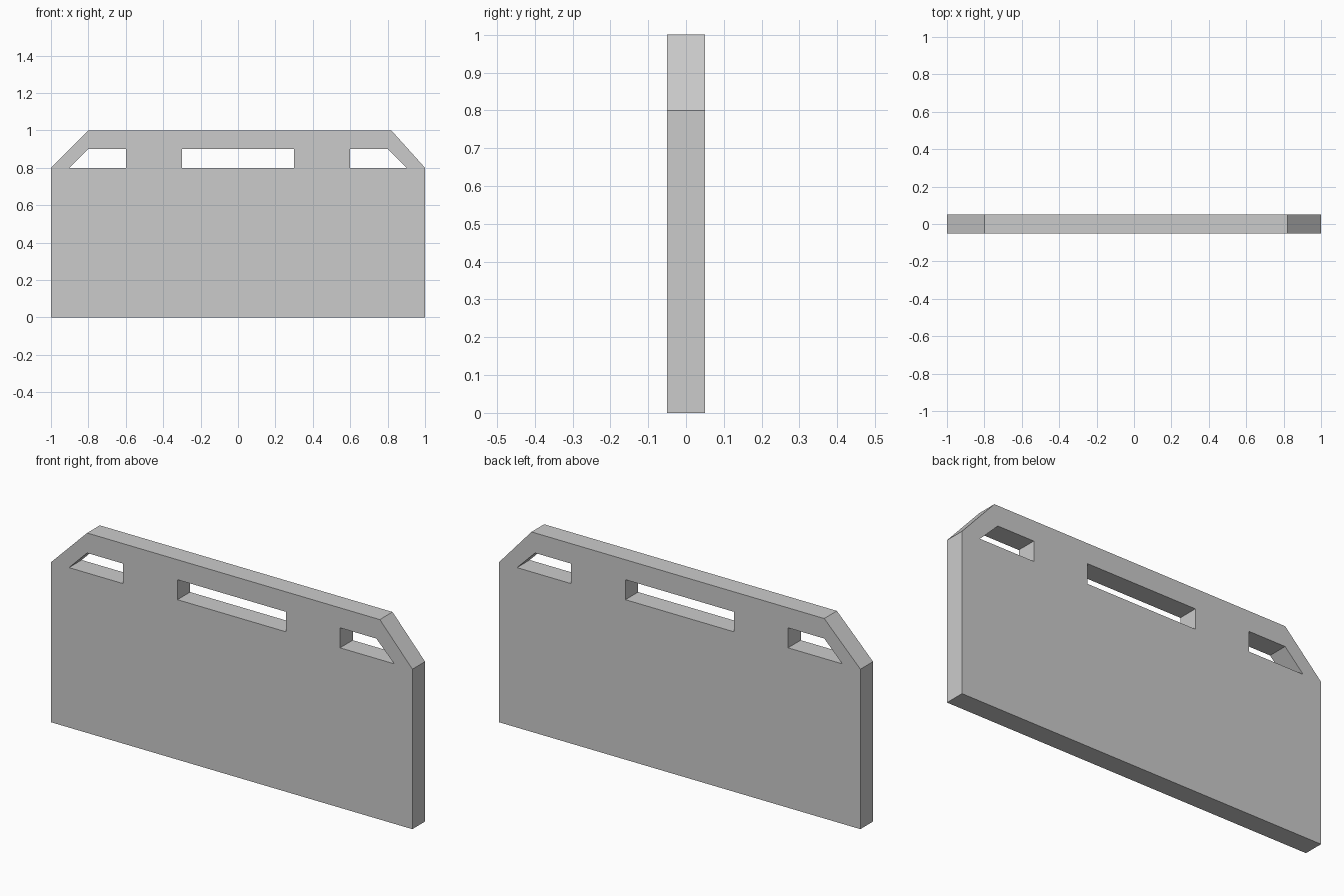
import bpy, bmesh
from math import pi

if "Cube" in bpy.data.objects:
    bpy.data.objects.remove(bpy.data.objects["Cube"])

# Outline of the panel (x, z) with clipped upper corners
outline = [(-1, 0), (1, 0), (1, 0.8), (0.82, 1), (-0.8, 1), (-1, 0.8)]

# Centre grip slot, and a slanted end slot that is mirrored
centre_slot = [(-0.3, 0.8), (0.3, 0.8), (0.3, 0.9), (-0.3, 0.9)]
end_slot = [(0.6, 0.8), (0.9, 0.8), (0.8, 0.9), (0.6, 0.9)]
mirrored_slot = [(-x, z) for x, z in end_slot]

# Filled 2D curve: inner loops become through-holes
curve = bpy.data.curves.new("panel", "CURVE")
curve.dimensions = "2D"
curve.fill_mode = "BOTH"
curve.extrude = 0.05
for loop in (outline, centre_slot, end_slot, mirrored_slot):
    spline = curve.splines.new("POLY")
    spline.points.add(len(loop) - 1)
    for point, (x, z) in zip(spline.points, loop):
        point.co = (x, z, 0, 1)
    spline.use_cyclic_u = True
    spline.use_smooth = False

# Stand the panel upright and turn it into a mesh
panel = bpy.data.objects.new("panel", curve)
bpy.context.collection.objects.link(panel)
panel.rotation_euler.x = pi / 2
bpy.context.view_layer.objects.active = panel
panel.select_set(True)
bpy.ops.object.convert(target="MESH")
bpy.ops.object.transform_apply(rotation=True)

# Weld caps to walls, with flat outward faces
bm = bmesh.new()
bm.from_mesh(panel.data)
bmesh.ops.remove_doubles(bm, verts=bm.verts, dist=0.0001)
bmesh.ops.recalc_face_normals(bm, faces=bm.faces)
for face in bm.faces:
    face.smooth = False
bm.to_mesh(panel.data)
bm.free()
